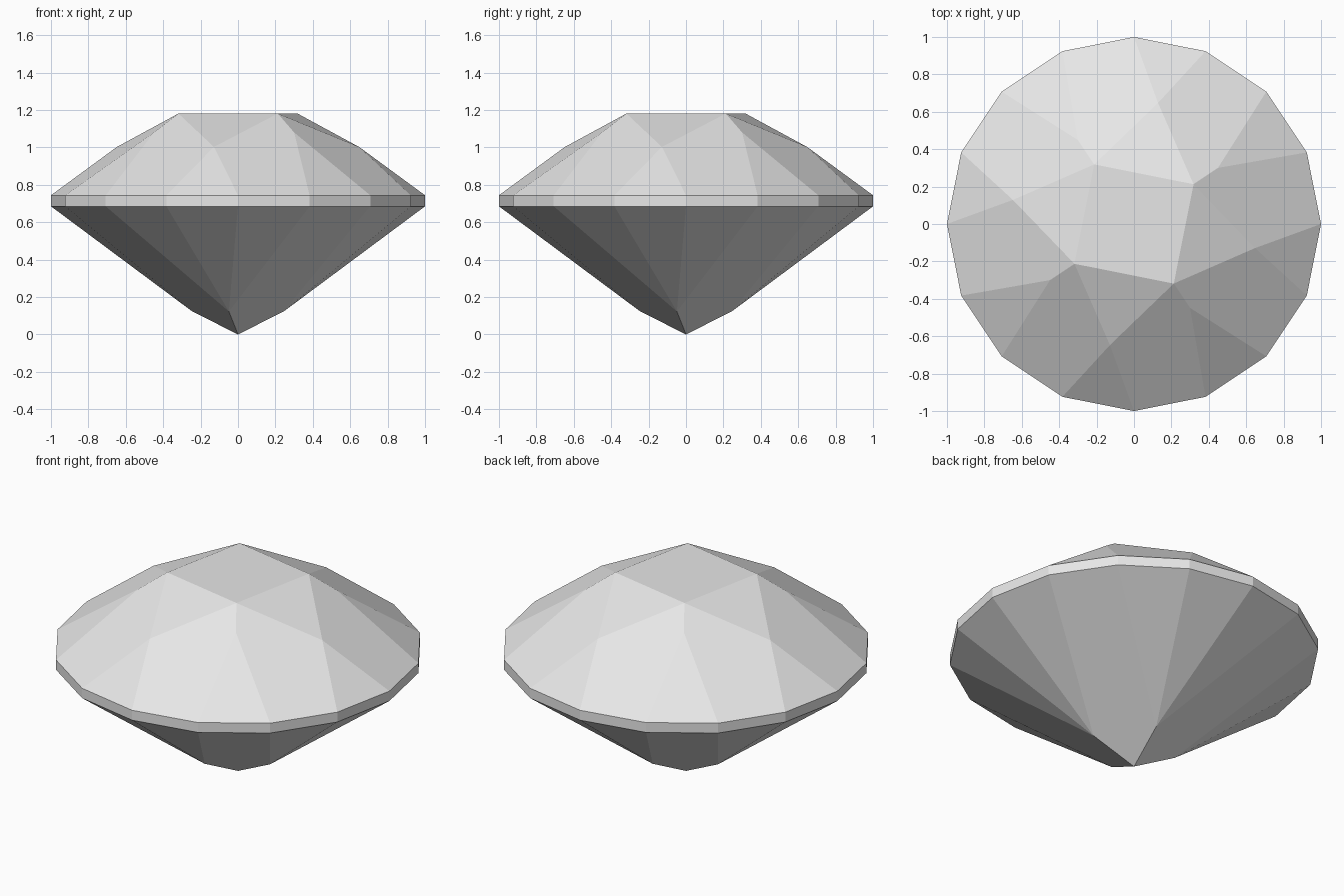
import bpy
import bmesh
from math import sin, cos, radians

cube = bpy.data.objects.get("Cube")
if cube:
    bpy.data.objects.remove(cube, do_unlink=True)

STEP = 22.5                      # angle between girdle corners
APOTHEM = cos(radians(STEP / 2))
Z_LOW, Z_HIGH, Z_TABLE = 0.685, 0.744, 1.181
R_TABLE, R_STAR, R_RIDGE, R_PAV = 0.383, 0.66, 0.54, 0.25

bm = bmesh.new()


def ring(radius, z, start, count):
    """Evenly spaced corners around the axis."""
    angles = [radians(start + 360 * i / count) for i in range(count)]
    return [bm.verts.new((radius * cos(a), radius * sin(a), z)) for a in angles]


def crown_z(radius):
    """Height that keeps a corner on the flat main crown facets."""
    half = cos(radians(STEP))
    slope = (Z_TABLE - Z_HIGH) / (APOTHEM - R_TABLE * half)
    return Z_HIGH + slope * (APOTHEM - radius * half)


# Corner rings
low = ring(1, Z_LOW, 0, 16)
high = ring(1, Z_HIGH, 0, 16)
table = ring(R_TABLE, Z_TABLE, 33.75, 4)
ridge = ring(R_RIDGE, crown_z(R_RIDGE), 33.75, 4)
star = ring(R_STAR, crown_z(R_STAR), 78.75, 4)
pav = ring(R_PAV, Z_LOW * R_PAV * cos(radians(45)) / APOTHEM, 78.75, 4)
culet = bm.verts.new((0, 0, 0))

# Table and girdle band
bm.faces.new(table)
for i in range(16):
    j = (i + 1) % 16
    bm.faces.new((low[i], low[j], high[j], high[i]))

for q in range(4):
    n = (q + 1) % 4

    def up(i):
        return high[(4 * q + i) % 16]

    def down(i):
        return low[(4 * q + i) % 16]

    # Crown facets of one quarter
    bm.faces.new((table[q], star[q], table[n]))
    bm.faces.new((ridge[q], up(1), up(2)))
    bm.faces.new((table[q], ridge[q], up(2), up(3), star[q]))
    bm.faces.new((star[q], up(3), up(4)))
    bm.faces.new((star[q], up(4), up(5), ridge[n], table[n]))

    # Pavilion facets of one quarter
    for i in (2, 3, 4):
        bm.faces.new((pav[q], down(i + 1), down(i)))
    bm.faces.new((culet, pav[n], down(6), down(5), pav[q]))

bmesh.ops.recalc_face_normals(bm, faces=bm.faces)

mesh = bpy.data.meshes.new("cut_gem")
bm.to_mesh(mesh)
bm.free()
gem = bpy.data.objects.new("cut_gem", mesh)
bpy.context.collection.objects.link(gem)

# Single pale grey colour
grey = bpy.data.materials.new("pale_grey")
grey.use_nodes = True
colour = (0.8, 0.8, 0.8, 1)
grey.diffuse_color = colour
grey.node_tree.nodes["Principled BSDF"].inputs["Base Color"].default_value = colour
mesh.materials.append(grey)
